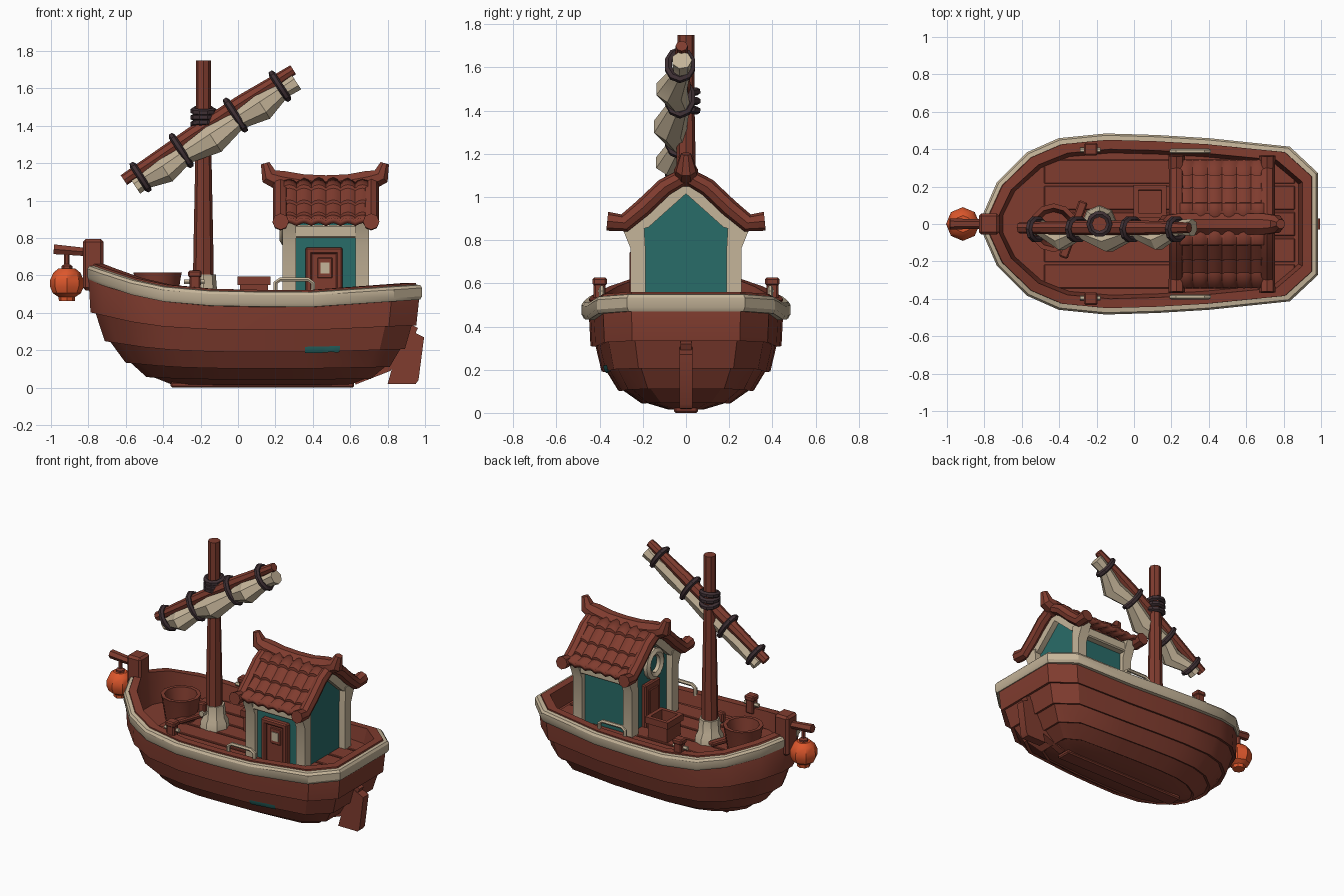
import bpy, bmesh, math
from mathutils import Vector as V, Matrix

if "Cube" in bpy.data.objects:
    bpy.data.objects.remove(bpy.data.objects["Cube"])

def material(name, col):
    m = bpy.data.materials.new(name)
    m.diffuse_color = (*col, 1)
    m.use_nodes = True
    m.node_tree.nodes["Principled BSDF"].inputs["Base Color"].default_value = m.diffuse_color
    return m

BROWN = material("red_brown_wood", (0.215, 0.045, 0.028))
CREAM = material("cream", (0.56, 0.46, 0.32))
TEAL = material("teal_paint", (0.022, 0.15, 0.14))
DARK = material("dark_binding", (0.05, 0.03, 0.035))
ORANGE = material("orange_lantern", (0.72, 0.095, 0.025))

def finish(name, bm, mat):
    bmesh.ops.recalc_face_normals(bm, faces=bm.faces)
    me = bpy.data.meshes.new(name)
    bm.to_mesh(me)
    bm.free()
    me.materials.append(mat)
    ob = bpy.data.objects.new(name, me)
    bpy.context.collection.objects.link(ob)
    return ob

def loft(name, rings, mat, loop=False):
    """Skin closed rings; cap the ends unless the rings loop round."""
    bm = bmesh.new()
    vs = [[bm.verts.new(p) for p in r] for r in rings]
    n, m = len(vs[0]), len(vs)
    for i in range(m if loop else m - 1):
        a, b = vs[i], vs[(i + 1) % m]
        for j in range(n):
            k = (j + 1) % n
            bm.faces.new((a[j], a[k], b[k], b[j]))
    if not loop:
        bm.faces.new(vs[0])
        bm.faces.new(vs[-1])
    return finish(name, bm, mat)

def tube(name, pts, r, mat, n=8, ref=(0, 1, 0), loop=False, turn=0.0):
    """Sweep an n-sided section along a path, r may be one radius or a list."""
    pts, m = [V(p) for p in pts], len(pts)
    rs = r if isinstance(r, (list, tuple)) else [r] * m
    rings = []
    for i, p in enumerate(pts):
        nx = pts[(i + 1) % m] if loop else pts[min(i + 1, m - 1)]
        pv = pts[i - 1] if loop else pts[max(i - 1, 0)]
        t = (nx - pv).normalized()
        a = V(ref)
        a = (a - t * a.dot(t)).normalized()
        b = t.cross(a)
        ang = [2 * math.pi * (k + turn) / n for k in range(n)]
        rings.append([p + (a * math.cos(q) + b * math.sin(q)) * rs[i] for q in ang])
    return loft(name, rings, mat, loop)

def turned(name, x, y, prof, mat, n=8):
    """Upright turned shape from (radius, z) pairs."""
    return loft(name, [[(x + r * math.cos(2 * math.pi * k / n), y + r * math.sin(2 * math.pi * k / n), z)
                        for k in range(n)] for r, z in prof], mat)

def box(name, lo, hi, mat, bevel=0.008, rz=0.0):
    lo, hi = V(lo), V(hi)
    s = hi - lo
    bm = bmesh.new()
    bmesh.ops.create_cube(bm, size=1, matrix=Matrix.Translation((lo + hi) / 2) @ Matrix.Rotation(rz, 4, 'Z')
                          @ Matrix.Diagonal((*s, 1)))
    if bevel:
        bmesh.ops.bevel(bm, geom=bm.edges[:], offset=min(bevel, min(s) * 0.3), segments=1, affect='EDGES')
    return finish(name, bm, mat)

def circle(c, a, b, n):
    return [V(c) + V(a) * math.cos(2 * math.pi * k / n) + V(b) * math.sin(2 * math.pi * k / n) for k in range(n)]

# hull plan outline and sheer curve
HALF = [(-0.80, 0.06), (-0.73, 0.22), (-0.57, 0.38), (-0.40, 0.455), (-0.15, 0.48),
        (0.12, 0.472), (0.40, 0.455), (0.83, 0.41), (0.98, 0.27)]
PLAN = HALF + [(x, -y) for x, y in reversed(HALF)]
SHEER = [(-0.9, 0.16), (-0.8, 0.13), (-0.6, 0.06), (-0.4, 0.018), (-0.1, -0.008), (0.4, -0.01), (1.0, 0.03)]

def sheer(x):
    for (x0, z0), (x1, z1) in zip(SHEER, SHEER[1:]):
        if x <= x1:
            return z0 + (z1 - z0) * (x - x0) / (x1 - x0)
    return SHEER[-1][1]

def level(z, hw, xb, xs, out=0.0):
    f = 1 + out / 0.48
    c = (xb + xs) / 2
    ring = []
    for x, y in PLAN:
        px = xb + (x + 0.8) / 1.78 * (xs - xb)
        ring.append((c + (px - c) * (1 + out / 0.89), y / 0.48 * hw * f, z + sheer(x) * min(1, z / 0.46)))
    return ring

def rim_ring(inset, dz, flat=None):
    return [(0.09 + (x - 0.09) * (1 - inset / 0.89), y * (1 - inset / 0.48),
             flat if flat is not None else 0.52 + dz + sheer(x)) for x, y in PLAN]

# lapped plank hull, inner bulwark and deck in one shell
DECK = 0.44
LEVELS = [(0.015, 0.08, -0.36, 0.60), (0.05, 0.20, -0.48, 0.70), (0.11, 0.305, -0.59, 0.80),
          (0.20, 0.38, -0.70, 0.88), (0.32, 0.43, -0.775, 0.94), (0.46, 0.45, -0.80, 0.97)]
rings = [level(*LEVELS[0])]
for z, hw, xb, xs in LEVELS[1:-1]:
    rings += [level(z, hw, xb, xs, -0.01), level(z - 0.006, hw, xb, xs, 0.014)]
rings += [level(*LEVELS[-1]), rim_ring(0.03, 0.012), rim_ring(0.08, 0.012), rim_ring(0.10, 0, DECK)]
hull = loft("hull", rings, BROWN)
loft("gunwale_rim", [rim_ring(a, b) for a, b in [(0.034, -0.08), (0.006, -0.078), (-0.004, -0.06), (-0.004, -0.015),
                                                 (0.006, 0.0), (0.034, 0.003)]], CREAM, loop=True)
for i in range(5):
    y = -0.28 + i * 0.14
    box("deck_board", (-0.48, y - 0.064, DECK - 0.01), (0.86, y + 0.064, DECK + 0.008), BROWN, 0.004)

# teal paint patch hugging the hull side
bm = bmesh.new()
bmesh.ops.create_grid(bm, x_segments=8, y_segments=2, size=1,
                      matrix=Matrix.Translation((0.455, -0.42, 0.19)) @ Matrix.Rotation(math.pi / 2, 4, 'X')
                      @ Matrix.Diagonal((0.095, 0.02, 1, 1)))
patch = finish("paint_patch", bm, TEAL)
sw = patch.modifiers.new("wrap", 'SHRINKWRAP')
sw.target, sw.wrap_mode, sw.offset = hull, 'ABOVE_SURFACE', 0.006

# keel, stem post, rudder
box("keel", (-0.36, -0.055, 0), (0.62, 0.055, 0.03), BROWN)
tube("stern_post", [(0.62, 0, 0.04), (0.80, 0, 0.11), (0.88, 0, 0.2), (0.94, 0, 0.33)], 0.035, BROWN, 4, turn=0.5)
box("stem_post", (-0.83, -0.057, 0.52), (-0.72, 0.057, 0.795), BROWN, 0.015)
loft("rudder", [[(x, y, z) for x, z in [(0.80, 0.02), (0.95, 0.02), (0.965, 0.04), (0.995, 0.27), (0.91, 0.31), (0.85, 0.2)]]
                for y in (-0.03, 0.03)], BROWN)

# bow lantern on its arm
tube("lantern_arm", [(-0.985, 0, 0.74), (-0.81, 0, 0.725)], [0.03, 0.025], BROWN, 6)
turned("lantern_hook", -0.915, 0, [(0.03, 0.632), (0.03, 0.65), (0.014, 0.66), (0.014, 0.73)], BROWN, 6)
turned("lantern", -0.915, 0, [(0.042, 0.462), (0.045, 0.485), (0.075, 0.505), (0.09, 0.54), (0.09, 0.575),
                              (0.072, 0.615), (0.045, 0.637)], ORANGE)

# mast with foot and lashing
MX = -0.185
turned("mast", MX, 0, [(0.056, DECK), (0.054, 0.7), (0.04, 1.4), (0.04, 1.75)], BROWN)
turned("mast_foot", MX, 0.005, [(0.095, DECK), (0.09, 0.49), (0.073, 0.52), (0.066, 0.605)], CREAM)
tube("mast_peg", [(MX - 0.03, -0.1, 0.56), (MX - 0.03, 0, 0.56)], 0.02, CREAM, 6, ref=(0, 0, 1))
box("mast_chock", (-0.25, -0.09, 0.56), (-0.2, -0.05, 0.63), BROWN)
for i in range(3):
    tube("mast_lashing", circle((MX, 0, 1.41 + i * 0.035), (0.053, 0, 0), (0, 0.053, 0.01 * (i - 1)), 10), 0.019, DARK, 6,
         ref=(0, 0, 1), loop=True)

# slanted yard, furled sail and ties
Y0, Y1 = V((-0.61, -0.02, 1.11)), V((0.295, -0.02, 1.70))
D = (Y1 - Y0).normalized()
N = V((D.z, 0, -D.x))
along = lambda f, down, y=0.0: Y0.lerp(Y1, f) + N * down + V((0, y, 0))
tube("yard", [along(0, 0), along(0.4, -0.005), along(0.7, -0.005), along(1, 0)], [0.031, 0.04, 0.04, 0.028], BROWN)
SAIL = [(0.03, 0.045, 0), (0.08, 0.042, 0), (0.2, 0.07, 1), (0.32, 0.05, 0.2), (0.48, 0.08, 1),
        (0.635, 0.05, 0.2), (0.77, 0.075, 0.9), (0.9, 0.042, 0), (0.98, 0.048, 0)]
tube("furled_sail", [along(f, 0.065 + 0.015 * k, -0.055 * k) for f, r, k in SAIL], [s[1] for s in SAIL], CREAM, 7)
for f, h in ((0.077, 0.075), (0.317, 0.09), (0.638, 0.09), (0.9, 0.078)):
    tube("sail_tie", circle(along(f, 0.035, -0.008), N * h, (0, 0.056, 0), 10), 0.019, DARK, 6, ref=D, loop=True)

# cabin walls and frame
loft("cabin_walls", [[(x, y, z) for y, z in [(-0.225, DECK), (0.225, DECK), (0.225, 0.88), (0, 1.06), (-0.225, 0.88)]]
                     for x in (0.285, 0.655)], TEAL)
for x in (0.275, 0.665):
    for s in (-1, 1):
        loft("corner_post", [[(x + a * 0.036, s * (c + b * h), z) for a, b in ((-1, -1), (1, -1), (1, 1), (-1, 1))]
                             for z, c, h in ((DECK, 0.222, 0.034), (0.76, 0.222, 0.034), (0.88, 0.25, 0.055))], CREAM)
    tube("gable_frame", [(x, -0.28, 0.86), (x, -0.19, 0.885), (x, 0, 1.045), (x, 0.19, 0.885), (x, 0.28, 0.86)],
         0.042, CREAM, 4, ref=(1, 0, 0), turn=0.5)
for s in (-1, 1):
    y = s * 0.245
    box("eave_beam", (0.245, y - 0.03, 0.80), (0.695, y + 0.03, 0.87), CREAM)

# side door with small window
for lo, hi in (((0.36, 0.45), (0.395, 0.75)), ((0.525, 0.45), (0.56, 0.75)), ((0.36, 0.715), (0.56, 0.75))):
    box("door_frame", (lo[0], -0.262, lo[1]), (hi[0], -0.215, hi[1]), BROWN)
box("side_door", (0.39, -0.242, 0.45), (0.53, -0.22, 0.72), BROWN)
box("door_window_frame", (0.425, -0.25, 0.585), (0.505, -0.235, 0.695), BROWN, 0.004)
box("door_window", (0.44, -0.255, 0.61), (0.49, -0.248, 0.67), CREAM, 0)

# bow-side door and life ring
box("bow_door", (0.255, -0.085, DECK), (0.29, 0.085, 0.74), BROWN)
box("bow_door_panel", (0.245, -0.05, 0.48), (0.26, 0.05, 0.70), BROWN)
tube("life_ring", circle((0.25, 0, 0.87), (0, 0.075, 0), (0, 0, 0.085), 12), 0.027, CREAM, 6, ref=(1, 0, 0), loop=True)

# tiled roof slopes: ribs across x, four stepped rows down the slope
SLOPE = [(0.03, 1.095), (0.10, 1.045), (0.18, 0.965), (0.25, 0.90), (0.34, 0.862)]
for s in (-1, 1):
    bm = bmesh.new()
    rows = []
    for (ya, za), (yb, zb) in zip(SLOPE, SLOPE[1:]):
        rows += [(ya, za, 0.0), (yb, zb, 0.016)]
    grid = []
    for y, z, lift in rows:
        grid.append([bm.verts.new((0.235 + 0.47 * k / 24, s * y,
                                   z + lift + 0.016 * abs(math.sin(math.pi * k / 4)))) for k in range(25)])
    for a, b in zip(grid, grid[1:]):
        for k in range(24):
            f = (a[k], a[k + 1], b[k + 1], b[k])
            bm.faces.new(f if s < 0 else f[::-1])
    roof = finish("roof_tiles", bm, BROWN)
    so = roof.modifiers.new("thickness", 'SOLIDIFY')
    so.thickness, so.offset = 0.03, 0

# curved barge rolls and upswept ridge
BARGE = [(0.365, 0.888), (0.285, 0.88), (0.2, 0.95), (0.1, 1.045), (0, 1.10)]
for x in (0.228, 0.712):
    tube("barge_roll", [(x, y, z) for y, z in BARGE] + [(x, -y, z) for y, z in BARGE[-2::-1]],
         [0.044] + [0.042] * 7 + [0.044], BROWN, 8, ref=(1, 0, 0))
tube("roof_ridge", [(0.145, 0, 1.2), (0.165, 0, 1.13), (0.23, 0, 1.105), (0.35, 0, 1.085), (0.47, 0, 1.08),
                    (0.59, 0, 1.085), (0.70, 0, 1.105), (0.765, 0, 1.13), (0.785, 0, 1.2)],
     [0.025, 0.05, 0.06, 0.06, 0.06, 0.06, 0.06, 0.05, 0.025], BROWN, 8, turn=0.5)

# deck fittings: crate, tub with board, bollards, hand rails
def rect(h, z):
    return [(0.085 + a * h, 0.12 + b * h, z) for a, b in ((-1, -1), (1, -1), (1, 1), (-1, 1))]
loft("crate", [rect(0.075, DECK), rect(0.075, 0.55), rect(0.088, 0.55), rect(0.088, 0.595),
               rect(0.062, 0.595), rect(0.06, 0.49)], BROWN)
turned("tub", -0.43, -0.02, [(0.10, DECK), (0.125, 0.595), (0.13, 0.615), (0.105, 0.615), (0.085, 0.5)], BROWN, 12)
box("loose_board", (-0.35, -0.19, 0.47), (-0.30, 0.13, 0.50), BROWN, rz=-0.35)
for s in (-1, 1):
    box("bollard", (-0.26, s * 0.40 - 0.028, 0.5), (-0.20, s * 0.40 + 0.028, 0.61), BROWN)
    box("bollard_cap", (-0.266, s * 0.40 - 0.033, 0.59), (-0.194, s * 0.40 + 0.033, 0.627), BROWN)
    tube("bollard_pin", [(-0.29, s * 0.395, 0.565), (-0.18, s * 0.395, 0.565)], 0.014, CREAM, 6)
    y = s * 0.39
    tube("hand_rail", [(0.20, y, 0.51), (0.20, y, 0.56), (0.225, y, 0.578), (0.375, y, 0.578), (0.40, y, 0.56), (0.40, y, 0.51)],
         0.013, CREAM, 6)

# smooth shading with sharp edges kept
for ob in bpy.context.scene.objects:
    ob.select_set(True)
bpy.context.view_layer.objects.active = hull
bpy.ops.object.shade_smooth_by_angle(angle=math.radians(32))
